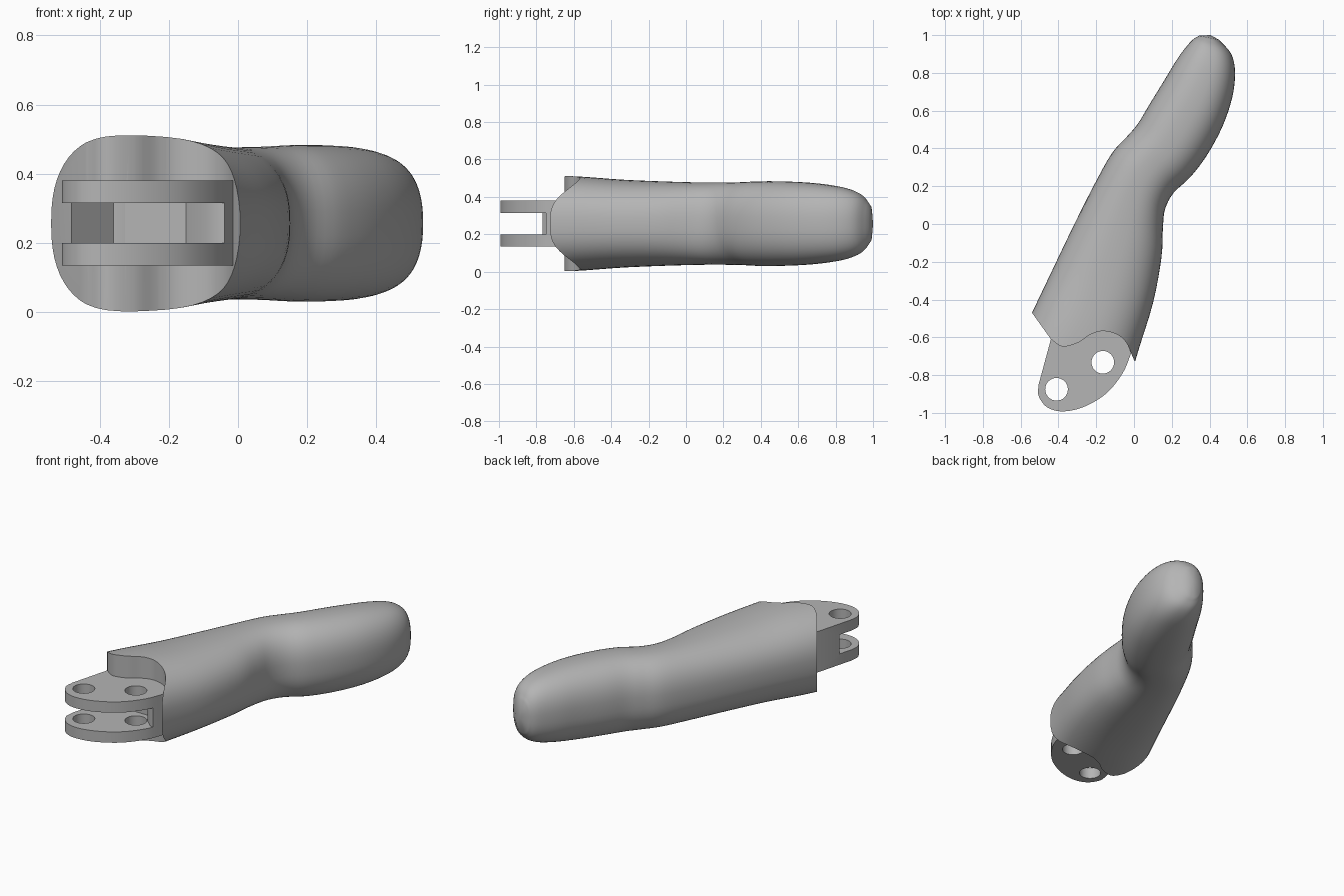
import bpy, bmesh
from math import cos, sin, pi, radians
from mathutils import Vector

cube = bpy.data.objects.get("Cube")
if cube:
    bpy.data.objects.remove(cube)

grey = bpy.data.materials.new("satin_grey")
grey.use_nodes = True
colour = (0.46, 0.46, 0.46, 1)
grey.diffuse_color = colour
grey.node_tree.nodes["Principled BSDF"].inputs["Base Color"].default_value = colour


def make(name, bm):
    bmesh.ops.recalc_face_normals(bm, faces=bm.faces)
    mesh = bpy.data.meshes.new(name)
    bm.to_mesh(mesh)
    bm.free()
    mesh.materials.append(grey)
    ob = bpy.data.objects.new(name, mesh)
    bpy.context.collection.objects.link(ob)
    return ob


def spline(points, steps):
    """Smooth curve through the points (any dimension)."""
    p = [Vector(q) for q in points]
    p = [p[0] * 2 - p[1]] + p + [p[-1] * 2 - p[-2]]
    out = []
    for a, b, c, d in zip(p, p[1:], p[2:], p[3:]):
        for i in range(steps):
            t = i / steps
            out.append(0.5 * (2 * b + (c - a) * t + (2 * a - 5 * b + 4 * c - d) * t * t
                              + (3 * b - a - 3 * c + d) * t ** 3))
    return out + [p[-2]]


def prism(name, outline, z0, z1):
    bm = bmesh.new()
    face = bm.faces.new([bm.verts.new((q[0], q[1], z0)) for q in outline])
    ext = bmesh.ops.extrude_face_region(bm, geom=[face])
    bmesh.ops.translate(bm, vec=(0, 0, z1 - z0),
                        verts=[v for v in ext["geom"] if isinstance(v, bmesh.types.BMVert)])
    return make(name, bm)


def disc(x, y, r, n=32):
    return [(x + r * cos(2 * pi * i / n), y + r * sin(2 * pi * i / n)) for i in range(n)]


def cut(ob, cutter):
    mod = ob.modifiers.new("cut", "BOOLEAN")
    mod.operation, mod.solver, mod.object = "DIFFERENCE", "EXACT", cutter
    bpy.ops.object.select_all(action="DESELECT")
    bpy.context.view_layer.objects.active = ob
    ob.select_set(True)
    bpy.ops.object.modifier_apply(modifier=mod.name)
    bpy.data.objects.remove(cutter)


def smooth(ob, angle):
    bpy.ops.object.select_all(action="DESELECT")
    bpy.context.view_layer.objects.active = ob
    ob.select_set(True)
    bpy.ops.object.shade_smooth_by_angle(angle=radians(angle))


MID = 0.257
# Finger body stations: left edge, right edge, half height
left = [(-.64, -.68), (-.54, -.47), (-.44, -.26), (-.33, -.03), (-.22, .19), (-.12, .37),
        (-.04, .46), (.02, .53), (.08, .63), (.16, .76), (.22, .86), (.27, .93),
        (.31, .975), (.345, .997)]
right = [(-.05, -.93), (.02, -.68), (.10, -.42), (.145, -.18), (.153, -.02), (.165, .08),
         (.21, .165), (.30, .25), (.39, .37), (.47, .52), (.52, .67), (.535, .80),
         (.515, .90), (.45, .975)]
half = [.26, .252, .235, .225, .22, .22, .222, .226, .226, .22, .206, .185, .15, .095]
rows = list(zip(spline([Vector((*q, 0)) for q in left], 4),
                spline([Vector((*q, 0)) for q in right], 4),
                spline([Vector((h, 0, 0)) for h in half], 4)))
N = 56


def soft(v):
    return (1 if v >= 0 else -1) * abs(v) ** (2 / 2.4)


bm = bmesh.new()
rings = []
for l, r, h in rows:
    centre, arm = (l + r) / 2, (r - l) / 2
    rings.append([bm.verts.new(centre + arm * soft(cos(2 * pi * i / N))
                               + Vector((0, 0, MID + h.x * soft(sin(2 * pi * i / N)))))
                  for i in range(N)])
for a, b in zip(rings, rings[1:]):
    for i in range(N):
        j = (i + 1) % N
        bm.faces.new((a[i], a[j], b[j], b[i]))
bm.faces.new(rings[0])
tip = bm.verts.new((.405, 1.0, MID))
for i in range(N):
    bm.faces.new((rings[-1][i], rings[-1][(i + 1) % N], tip))
body = make("finger_body", bm)

# Wavy cut across the knuckle end
wave = spline([Vector((*q, 0)) for q in
               [(-.44, -.61), (-.38, -.648), (-.30, -.63), (-.23, -.585), (-.165, -.567),
                (-.09, -.585), (-.04, -.63), (0, -.72)]], 6)
cut(body, prism("end_cutter", [(-.70, -.246)] + wave + [(.06, -.80), (.2, -1.3), (-.9, -1.3)],
                -.2, .8))

# Hinge lug, rounded at the front and rooted in the body
nose = spline([Vector((*q, 0)) for q in
               [(-.505, -.85), (-.505, -.91), (-.46, -.97), (-.38, -.992), (-.27, -.97),
                (-.15, -.90), (-.06, -.79), (-.01, -.67)]], 6)
lug = prism("hinge_lug", [(-.44, -.61)] + nose + [(-.04, -.55), (-.12, -.42), (-.34, -.42)],
            .135, .38)

# Slot that splits the lug into two plates, cut into lug and body alike
slot = [(-.7, -.94), (-.50, -.785), (-.36, -.64), (-.15, -.64), (-.11, -.70), (-.06, -.745),
        (.1, -.765), (.1, -1.2), (-.7, -1.2)]
for part in (lug, body):
    cut(part, prism("slot_cutter", slot, .2, .315))

# Pin holes
for x, y in ((-.41, -.875), (-.165, -.732)):
    for part in (lug, body):
        cut(part, prism("pin_cutter", disc(x, y, .06), -.1, .7))

smooth(body, 40)
smooth(lug, 35)
